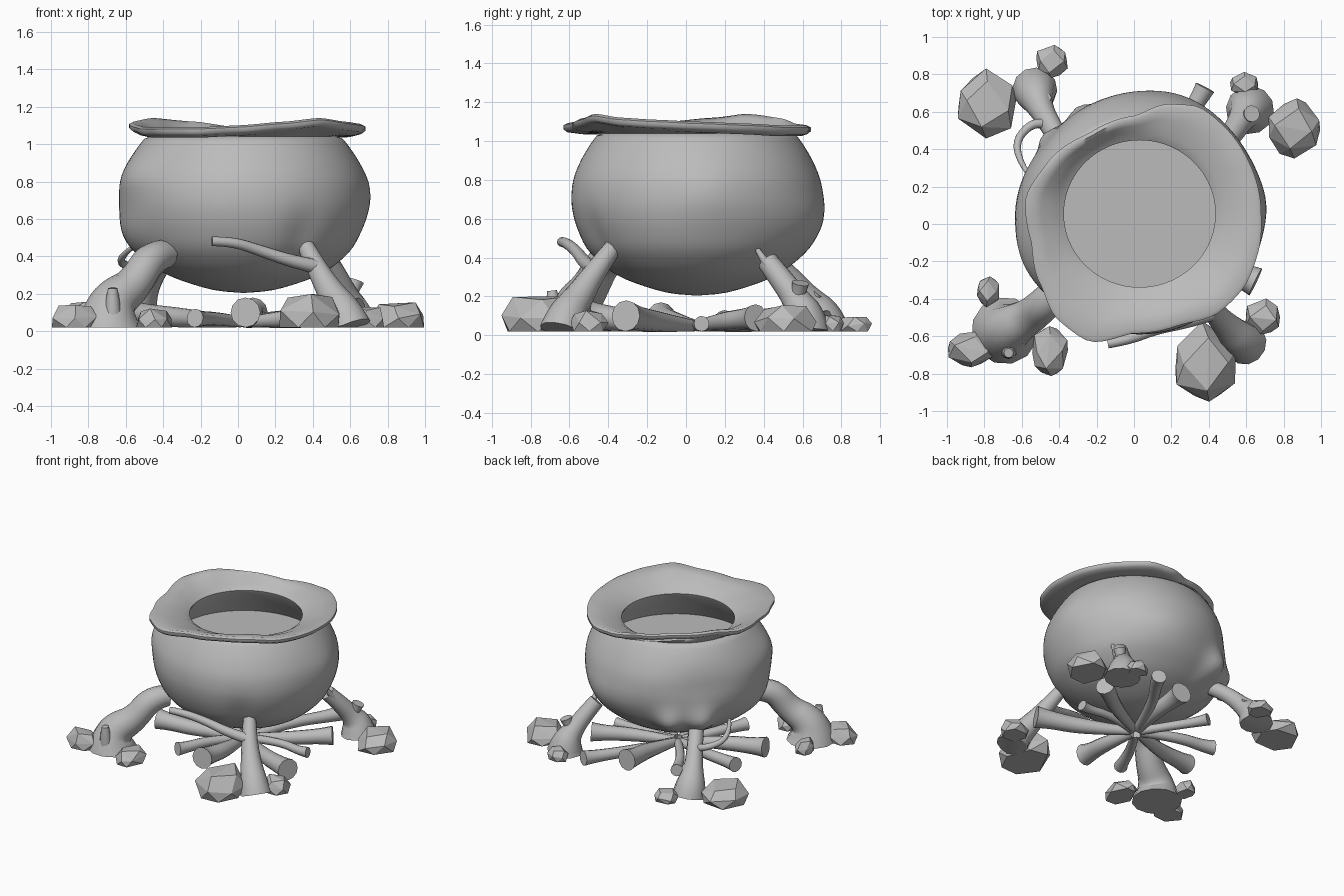
import bpy, bmesh, math, random
from mathutils import Vector

random.seed(4)
if "Cube" in bpy.data.objects:
    bpy.data.objects.remove(bpy.data.objects["Cube"])

clay = bpy.data.materials.new("grey_clay")
clay.use_nodes = True
clay.diffuse_color = (0.5, 0.5, 0.5, 1)
clay.node_tree.nodes["Principled BSDF"].inputs["Base Color"].default_value = (0.5, 0.5, 0.5, 1)
CX, CY = 0.03, 0.055


def finish(obj, smooth=None):
    obj.data.materials.clear()
    obj.data.materials.append(clay)
    bpy.ops.object.select_all(action='DESELECT')
    obj.select_set(True)
    bpy.context.view_layer.objects.active = obj
    if smooth:
        bpy.ops.object.shade_smooth_by_angle(angle=math.radians(smooth))


def from_bmesh(name, bm, smooth=None):
    bmesh.ops.recalc_face_normals(bm, faces=bm.faces)
    mesh = bpy.data.meshes.new(name)
    bm.to_mesh(mesh)
    bm.free()
    obj = bpy.data.objects.new(name, mesh)
    bpy.context.collection.objects.link(obj)
    finish(obj, smooth)
    return obj


def branch(name, points, floor=0.02, smooth=50):
    """Round limb through (x, y, z, radius) points, cut flat at the floor."""
    curve = bpy.data.curves.new(name, 'CURVE')
    curve.dimensions = '3D'
    curve.bevel_depth = 1
    curve.bevel_resolution = 4
    curve.use_fill_caps = True
    curve.resolution_u = 5
    spline = curve.splines.new('NURBS')
    spline.points.add(len(points) - 1)
    for p, (x, y, z, r) in zip(spline.points, points):
        p.co = (x, y, z, 1)
        p.radius = r
    spline.order_u = 3
    spline.use_endpoint_u = True
    obj = bpy.data.objects.new(name, curve)
    bpy.context.collection.objects.link(obj)
    finish(obj)
    bpy.ops.object.convert(target='MESH')
    obj = bpy.context.object
    for v in obj.data.vertices:
        v.co.z = max(v.co.z, floor)
    finish(obj, smooth)


# Cauldron: wavy lip given as (angle, radius, height)
LIP = [(0, .65, 1.10), (25, .65, 1.09), (46, .66, 1.08), (61, .67, 1.08), (74, .63, 1.08),
       (93, .54, 1.09), (121, .52, 1.12), (152, .57, 1.14), (172, .615, 1.12),
       (195, .6, 1.10), (217, .66, 1.09), (233, .73, 1.09), (249, .755, 1.09),
       (267, .66, 1.10), (290, .65, 1.12), (307, .69, 1.14), (324, .69, 1.12),
       (340, .67, 1.11), (360, .65, 1.10)]
BODY = [(.01, .205), (.16, .22), (.33, .27), (.44, .32), (.52, .38), (.585, .45), (.63, .54),
        (.655, .62), (.665, .7), (.655, .8), (.615, .9), (.56, .99), (.52, 1.04)]
# Dents and lobes as (angle, height, amount, angular width, height width)
BUMPS = [(119, .45, .08, 9, .11), (140, .45, .08, 9, .11), (140, .75, -.03, 25, .15),
         (190, .5, .03, 25, .12), (205, .85, .03, 20, .12), (70, .56, .04, 25, .16),
         (300, .5, -.02, 8, .15), (5, .75, .015, 14, .16)]


def lip_at(deg):
    for a, b in zip(LIP, LIP[1:]):
        if a[0] <= deg <= b[0]:
            t = (deg - a[0]) / (b[0] - a[0])
            t = t * t * (3 - 2 * t) * .5 + t * .5
            return a[1] + (b[1] - a[1]) * t, a[2] + (b[2] - a[2]) * t


def bulge(deg, z):
    total = 0
    for a, h, amount, wa, wh in BUMPS:
        d = (deg - a + 180) % 360 - 180
        total += amount * math.exp(-(d / wa) ** 2 - ((z - h) / wh) ** 2)
    return total


def body_rings(steps=3):
    rings = []
    for i in range(len(BODY) - 1):
        p = [Vector(BODY[max(0, min(len(BODY) - 1, i + k))]) for k in (-1, 0, 1, 2)]
        for s in range(steps):
            t = s / steps
            rings.append(.5 * (2 * p[1] + (p[2] - p[0]) * t + (2 * p[0] - 5 * p[1] + 4 * p[2] - p[3]) * t * t
                               + (3 * p[1] - p[0] - 3 * p[2] + p[3]) * t ** 3))
    return rings


N = 96
bm = bmesh.new()
columns = []
profile = body_rings()
for i in range(N):
    deg = i * 360 / N
    c, s = math.cos(math.radians(deg)), math.sin(math.radians(deg))
    R, top = lip_at(deg)
    path = [(r + bulge(deg, z) * min(1, r * 3), z) for r, z in profile]
    path += [(.5, 1.04), (R * .6 + .2, top - .055), (R - .02, top - .045), (R, top - .03),
             (R, top - .01), (R - .02, top), (R * .6 + .16, top - .02), (.45, 1.045),
             (.405, 1.015), (.415, .99), (.48, .9), (.56, .78)]
    columns.append([bm.verts.new((CX + r * c, CY + r * s * .97, z)) for r, z in path])
for a, b in zip(columns, columns[1:] + columns[:1]):
    for j in range(len(a) - 1):
        bm.faces.new((a[j], b[j], b[j + 1], a[j + 1]))
bm.faces.new([col[0] for col in columns])
from_bmesh("cauldron", bm, 60)

# Liquid surface
bm = bmesh.new()
bmesh.ops.create_circle(bm, cap_ends=True, segments=48, radius=.55)
liquid = from_bmesh("liquid", bm)
liquid.location = (CX, CY, .79)

# Root-like legs with side twigs
branch("front_right_leg", [(-.38, -.32, .41, .075), (-.46, -.41, .41, .09), (-.55, -.49, .25, .095),
                           (-.66, -.55, .17, .12), (-.69, -.57, .08, .155), (-.69, -.57, .02, .18)])
branch("front_right_knob", [(-.67, -.67, .02, .05), (-.67, -.68, .14, .045), (-.67, -.69, .23, .025)])
branch("front_left_leg", [(.36, -.37, .46, .045), (.42, -.46, .34, .055), (.5, -.55, .2, .075),
                          (.57, -.62, .1, .1), (.6, -.64, .02, .115)])
branch("front_left_twig", [(.44, -.47, .34, .04), (.3, -.52, .37, .035), (.12, -.56, .43, .03),
                           (-.03, -.62, .48, .027), (-.14, -.64, .48, .025)])
branch("back_left_leg", [(.48, .42, .38, .055), (.53, .49, .29, .06), (.58, .57, .18, .07),
                         (.61, .61, .1, .11), (.62, .61, .02, .13)])
branch("back_left_twig", [(.55, .5, .27, .035), (.52, .42, .35, .025), (.5, .35, .47, .01)])
branch("back_left_knob", [(.58, .56, .15, .04), (.61, .58, .21, .03), (.63, .59, .27, .045)])
branch("back_right_leg", [(-.36, .38, .42, .055), (-.43, .5, .34, .055), (-.5, .62, .2, .065),
                          (-.53, .7, .1, .11), (-.53, .72, .02, .12)])
branch("back_right_twig", [(-.49, .6, .25, .035), (-.42, .52, .3, .028), (-.55, .55, .33, .024),
                           (-.66, .4, .38, .02), (-.56, .26, .45, .012)])
branch("back_right_knob", [(-.5, .62, .15, .04), (-.47, .68, .22, .03)])

# Firewood radiating from the middle as (end x, end y, end radius)
LOGS = [(.65, -.31, .08), (.04, -.5, .08), (-.23, -.42, .05), (-.6, -.13, .075), (.57, .36, .07),
        (.38, .73, .055), (.08, .62, .08), (-.27, .5, .045), (-.57, .2, .055), (.55, .08, .04)]
for i, (x, y, r) in enumerate(LOGS):
    side = Vector((CX - y, x - CX, 0)) * (.05 if i % 2 else -.05)
    mx, my = (x + CX) / 2 + side.x, (y + CY) / 2 + side.y
    sx, sy = CX + (x - CX) * .06, CY + (y - CY) * .06
    branch(f"log_{i + 1}", [(sx, sy, .05, .03), (mx, my, .07, r * .7),
                            (x * .9, y * .9, r + .015, r * .8), (x, y, r + .02, r)], 0)

# Faceted stones as (x, y, half width, half depth, height)
ROCKS = [(.385, -.745, .175, .215, .2), (.69, -.5, .1, .1, .13), (.855, .51, .145, .165, .155),
         (.59, .75, .08, .06, .11), (-.78, .64, .165, .18, .16), (-.44, .87, .09, .09, .1),
         (-.87, -.67, .13, .1, .14), (-.45, -.68, .1, .135, .12), (-.78, -.36, .065, .08, .12)]
for i, (x, y, w, d, h) in enumerate(ROCKS):
    bm = bmesh.new()
    for level, scale, sides in ((0, .92, 6), (.45, 1.02, 6), (.93, .68, 4)):
        for k in range(sides):
            a = math.tau * (k + level) / sides + random.uniform(-.2, .2)
            f = scale * random.uniform(.93, 1.06)
            z = level + (random.uniform(-.1, .08) if level else 0)
            bm.verts.new((x + w * f * math.cos(a), y + d * f * math.sin(a), .02 + z * (h - .02)))
    bmesh.ops.convex_hull(bm, input=bm.verts)
    bmesh.ops.delete(bm, geom=[v for v in bm.verts if not v.link_faces], context='VERTS')
    from_bmesh(f"rock_{i + 1}", bm)
